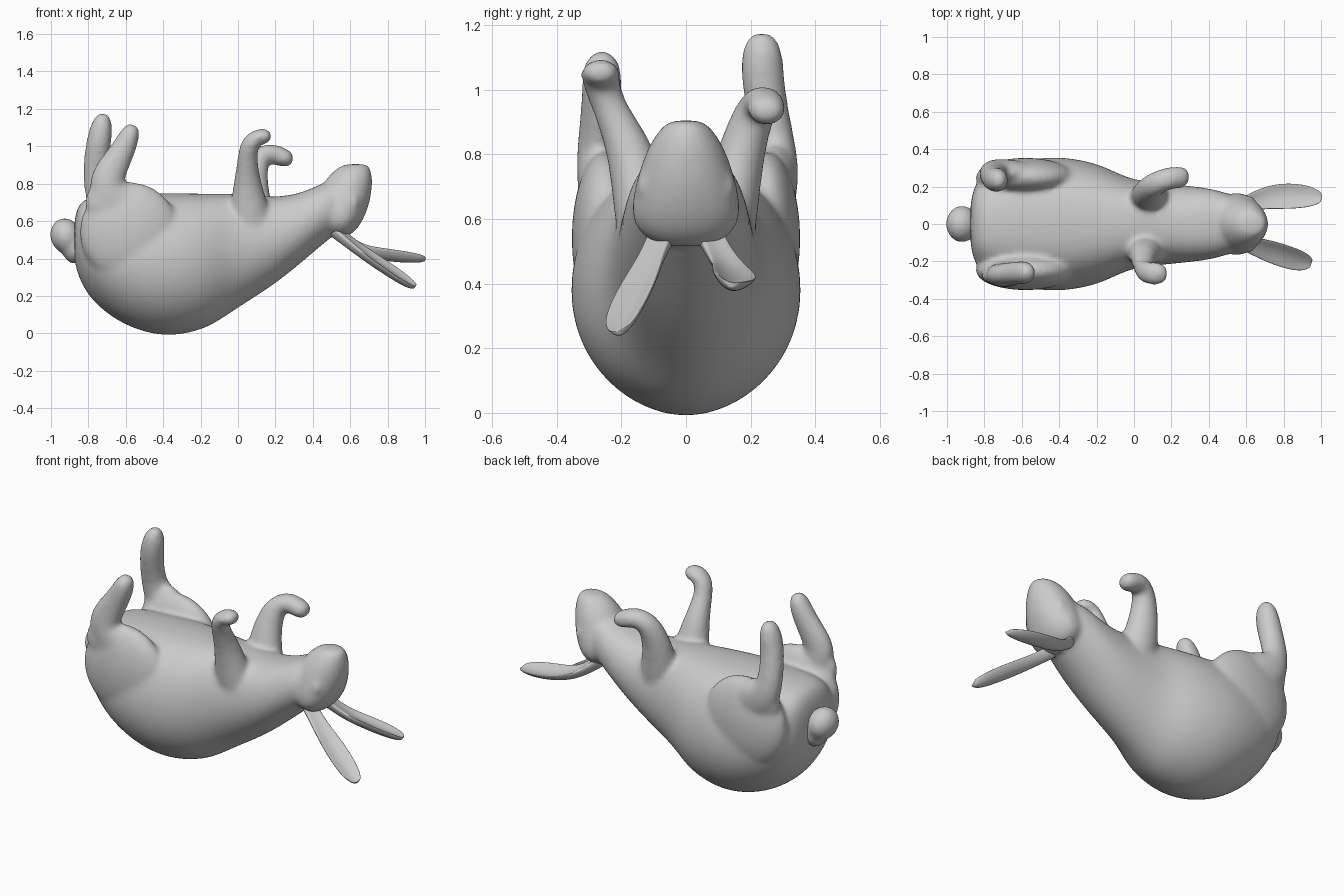
import bpy, bmesh
from math import sin, cos, pi
from mathutils import Vector, Matrix


def loft(bm, stations, axis=None, cup=0.0, roll=0.0, n=16, box=1.0, low=1.0):
    """Skin ellipses along a path; stations are (x, y, z, half_width, half_depth)."""
    pts = [Vector(s[:3]) for s in stations]
    rings = []
    for i, s in enumerate(stations):
        t = Vector(axis) if axis else pts[min(i + 1, len(pts) - 1)] - pts[max(i - 1, 0)]
        t.normalize()
        u = Vector((0, 1, 0))
        u = (u - t * u.dot(t)).normalized()
        u.rotate(Matrix.Rotation(roll, 3, t))
        v = t.cross(u)
        ring = []
        for k in range(n):
            a = 2 * pi * k / n
            c, d = cos(a), sin(a)
            # box squares the upper half, low pinches the lower half
            c = (1 if c > 0 else -1) * abs(c) ** (box if d > 0 else low)
            lift = cup * s[3] * (c * c - 0.5)
            ring.append(bm.verts.new(pts[i] + u * s[3] * c + v * (s[4] * d + lift)))
        rings.append(ring)
    for r0, r1 in zip(rings, rings[1:]):
        for k in range(n):
            bm.faces.new((r0[k], r0[(k + 1) % n], r1[(k + 1) % n], r1[k]))
    # closed ends
    for ring in (rings[0], rings[-1]):
        c = bm.verts.new(sum((v.co for v in ring), Vector()) / n)
        for k in range(n):
            bm.faces.new((ring[k], ring[(k + 1) % n], c))


def ball(bm, centre, radii, tilt=0.0):
    m = Matrix.Translation(centre) @ Matrix.Rotation(tilt, 4, 'Y') @ Matrix.Diagonal((*radii, 1))
    bmesh.ops.create_uvsphere(bm, u_segments=24, v_segments=16, radius=1, matrix=m)


def finish(name, bm, voxel=None):
    bmesh.ops.recalc_face_normals(bm, faces=bm.faces)
    for f in bm.faces:
        f.smooth = True
    me = bpy.data.meshes.new(name)
    bm.to_mesh(me)
    bm.free()
    ob = bpy.data.objects.new(name, me)
    bpy.context.collection.objects.link(ob)
    sub = ob.modifiers.new("round", 'SUBSURF')
    sub.levels = sub.render_levels = 2
    if voxel:
        rm = ob.modifiers.new("fuse", 'REMESH')
        rm.mode = 'VOXEL'
        rm.voxel_size = voxel
        rm.use_smooth_shade = True
        sm = ob.modifiers.new("soften", 'SMOOTH')
        sm.factor = 0.5
        sm.iterations = 14
    return ob


body = bmesh.new()

# torso and neck: x, lowest z, highest z, half width
torso = [(-.875, .38, .62, .12), (-.85, .29, .70, .22), (-.79, .18, .735, .28),
         (-.68, .085, .745, .325), (-.55, .015, .75, .352), (-.38, -.025, .755, .365),
         (-.2, .01, .75, .328), (-.1, .065, .75, .28), (0, .135, .75, .235), (.2, .26, .725, .215),
         (.36, .395, .755, .20), (.46, .48, .815, .18), (.56, .56, .81, .145)]
loft(body, [(x, 0, (a + b) / 2, w, (b - a) / 2) for x, a, b, w in torso], (1, 0, 0),
     n=24, box=0.75, low=1.06)

# head, from the crown up to the nose
loft(body, [(.545, 0, .515, .08, .04), (.545, 0, .55, .145, .09), (.545, 0, .61, .178, .13),
            (.56, 0, .70, .163, .15), (.585, 0, .80, .132, .138),
            (.61, 0, .865, .095, .107), (.63, 0, .905, .058, .07)], (0, 0, 1))

# eyes and haunches, mirrored
for s in (-1, 1):
    ball(body, (.61, s * .132, .70), (.035, .022, .04))
    ball(body, (-.58, s * .25, .54), (.27, .105, .27), -0.35)
    ball(body, (-.68, s * .275, .70), (.14, .06, .13))

# forelegs
loft(body, [(.10, -.10, .42, .09, .11), (.07, -.125, .58, .095, .12), (.055, -.15, .72, .085, .095),
            (.05, -.18, .83, .072, .07), (.05, -.235, .94, .053, .053), (.06, -.26, 1.01, .058, .055),
            (.10, -.265, 1.05, .065, .047), (.15, -.265, 1.055, .06, .044), (.178, -.265, 1.05, .035, .025)])
loft(body, [(.12, .10, .42, .09, .11), (.09, .125, .58, .095, .12), (.075, .15, .72, .085, .10),
            (.08, .18, .84, .072, .08), (.11, .215, .94, .065, .065), (.165, .24, .965, .062, .06),
            (.23, .25, .945, .062, .053), (.27, .25, .93, .058, .048), (.295, .25, .925, .03, .025)])

# hind legs
loft(body, [(-.55, -.26, .64, .07, .14), (-.70, -.27, .72, .07, .12), (-.71, -.275, .82, .065, .10),
            (-.65, -.265, .92, .062, .078), (-.605, -.26, 1.0, .065, .066),
            (-.575, -.26, 1.07, .063, .055), (-.56, -.26, 1.115, .035, .033)])
loft(body, [(-.55, .26, .64, .07, .14), (-.72, .285, .72, .07, .12), (-.76, .28, .82, .063, .075),
            (-.755, .25, .95, .065, .07), (-.74, .235, 1.05, .07, .068),
            (-.725, .235, 1.13, .065, .056), (-.72, .235, 1.175, .035, .03)])
finish("rabbit_body", body, 0.013)

# tail
tail = bmesh.new()
ball(tail, (-.92, 0, .52), (.085, .10, .098), -0.3)
ball(tail, (-.87, 0, .46), (.075, .085, .09))
finish("tail", tail, 0.013)

# ears, cupped and rolled outwards
ears = {
    "ear_right": (0.35, [(.50, -.06, .57, .05, .035), (.57, -.09, .51, .042, .028),
                         (.64, -.115, .455, .05, .024), (.73, -.145, .39, .062, .02),
                         (.82, -.175, .33, .064, .018), (.90, -.20, .275, .055, .016),
                         (.947, -.21, .25, .028, .012)]),
    "ear_left": (-0.2, [(.50, .06, .57, .05, .035), (.57, .09, .51, .042, .028),
                        (.65, .125, .455, .052, .024), (.74, .143, .43, .068, .02),
                        (.84, .147, .415, .072, .018), (.94, .145, .405, .06, .016),
                        (1.002, .14, .40, .03, .012)]),
}
for name, (roll, path) in ears.items():
    bm = bmesh.new()
    loft(bm, path, cup=0.5, roll=roll)
    finish(name, bm)
